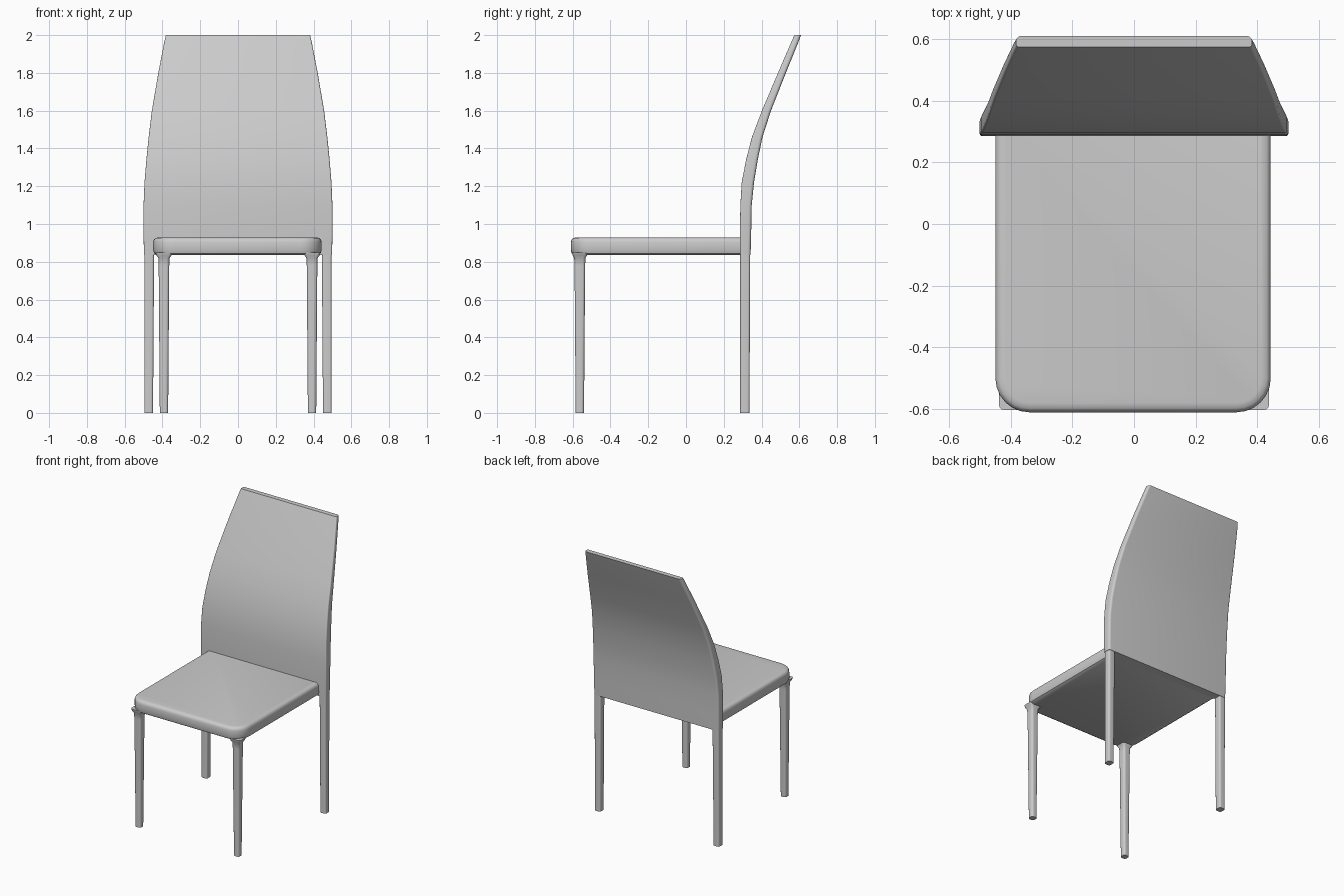
import bpy, bmesh
from math import cos, sin, pi

if "Cube" in bpy.data.objects:
    bpy.data.objects.remove(bpy.data.objects["Cube"])


def ring(cx, hx, y0, y1, z, r_front, r_back, n=6):
    """Rounded rectangle at height z, counter-clockwise seen from above."""
    corners = [(hx - r_back, y1 - r_back, r_back, 0),
               (-hx + r_back, y1 - r_back, r_back, pi / 2),
               (-hx + r_front, y0 + r_front, r_front, pi),
               (hx - r_front, y0 + r_front, r_front, 1.5 * pi)]
    return [(cx + x + r * cos(a + i * pi / 2 / n), y + r * sin(a + i * pi / 2 / n), z)
            for x, y, r, a in corners for i in range(n + 1)]


def loft(name, rings):
    """Skin a stack of rings and cap both ends."""
    bm = bmesh.new()
    loops = [[bm.verts.new(p) for p in r] for r in rings]
    for a, b in zip(loops, loops[1:]):
        for i in range(len(a)):
            j = (i + 1) % len(a)
            bm.faces.new((a[i], a[j], b[j], b[i]))
    bm.faces.new(loops[0][::-1])
    bm.faces.new(loops[-1])
    mesh = bpy.data.meshes.new(name)
    bm.to_mesh(mesh)
    bm.free()
    obj = bpy.data.objects.new(name, mesh)
    bpy.context.collection.objects.link(obj)
    bpy.context.view_layer.objects.active = obj
    bpy.ops.object.select_all(action='DESELECT')
    obj.select_set(True)
    bpy.ops.object.shade_smooth_by_angle(angle=0.7)
    return obj


# Seat: rounded front corners, softened upper and lower edges (inset, z)
seat_profile = [(0.02, 0.836), (0.005, 0.845), (0, 0.86), (0, 0.905),
                (0.004, 0.918), (0.013, 0.926), (0.03, 0.929)]
loft("seat", [ring(-0.003, 0.446 - d, -0.61 + d, 0.31, z, 0.11 - d, 0.005)
              for d, z in seat_profile])

# Backrest: (z, front y, rear y, half width)
back_profile = [(0.836, 0.287, 0.342, 0.498), (0.95, 0.285, 0.345, 0.5),
                (1.1, 0.288, 0.348, 0.5), (1.22, 0.295, 0.36, 0.495),
                (1.34, 0.318, 0.38, 0.485), (1.46, 0.349, 0.405, 0.473),
                (1.6, 0.402, 0.45, 0.456), (1.8, 0.487, 0.529, 0.422),
                (1.96, 0.556, 0.594, 0.391), (2.0, 0.574, 0.609, 0.382)]
loft("backrest", [ring(0, w, y0, y1, z, 0.008, 0.016)
                  for z, y0, y1, w in back_profile])

# Legs: front pair tapers and flares into the seat, back pair is straight
for side, label in ((-1, "left"), (1, "right")):
    front = [(0, 0.022, 0.022), (0.78, 0.028, 0.028),
             (0.82, 0.03, 0.03), (0.834, 0.04, 0.038), (0.85, 0.045, 0.04)]
    loft("front_leg_" + label,
         [ring(side * 0.392, hx, -0.562 - hy, -0.562 + hy, z, 0.015, 0.015)
          for z, hx, hy in front])
    loft("back_leg_" + label,
         [ring(side * (0.496 - hx), hx, 0.287, y1, z, 0.012, 0.012)
          for z, hx, y1 in ((0, 0.023, 0.336), (0.85, 0.026, 0.34))])
